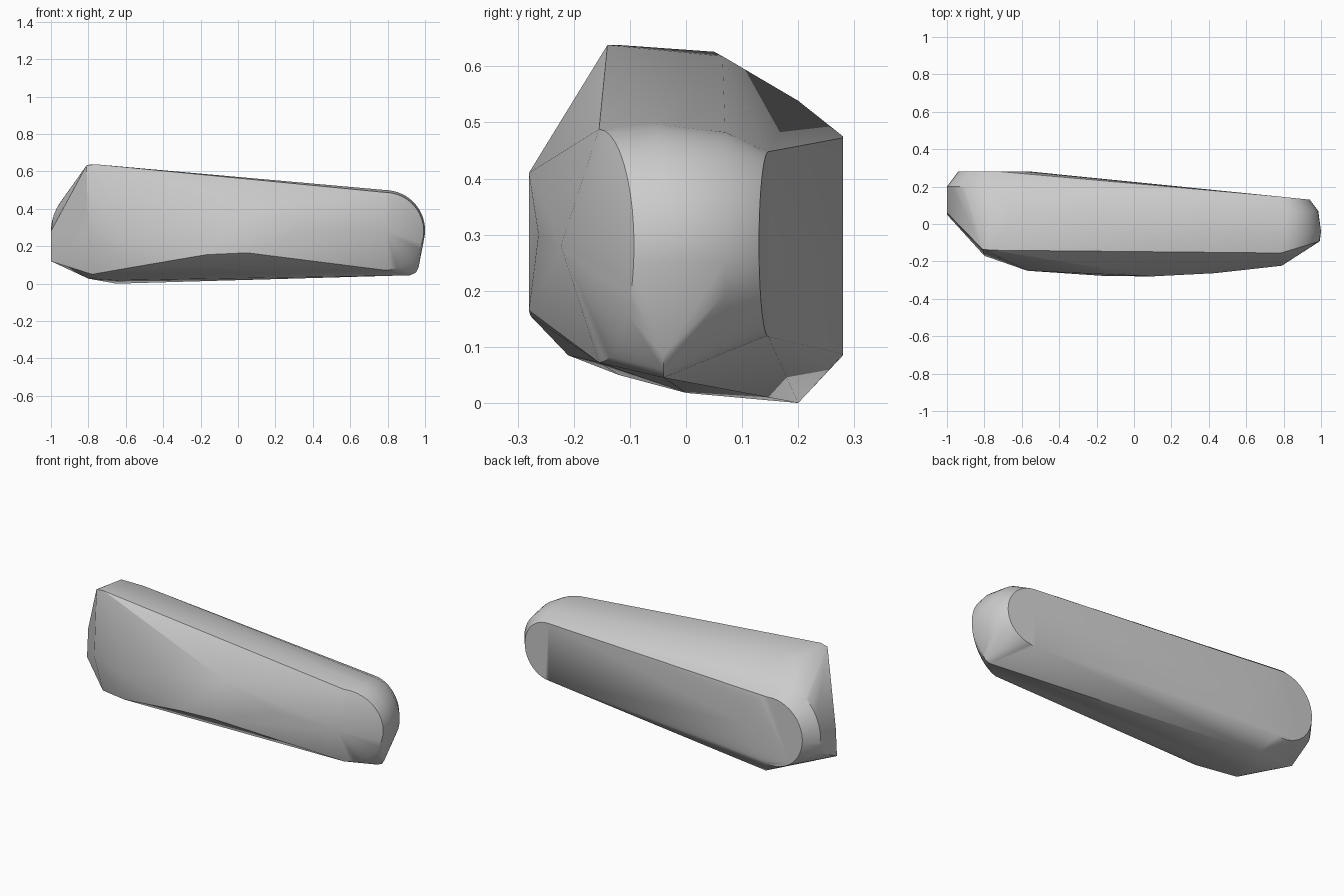
import bpy
import bmesh
from math import cos, sin, pi
from mathutils import Vector

default = bpy.data.objects.get("Cube")
if default:
    bpy.data.objects.remove(default, do_unlink=True)

stone = bpy.data.materials.new("plain grey")
stone.use_nodes = True
grey = (0.6, 0.6, 0.6, 1.0)
stone.diffuse_color = grey
stone.node_tree.nodes["Principled BSDF"].inputs["Base Color"].default_value = grey


def arc(center, radius, start, end, lean=0.0, steps=20):
    """Arc facing the y axis; lean shifts y along x."""
    points = []
    for i in range(steps + 1):
        angle = start + (end - start) * i / steps
        dx, dz = radius * cos(angle), radius * sin(angle)
        points.append(Vector((center[0] + dx, center[1] + lean * dx, center[2] + dz)))
    return points


half = pi / 2
points = []

# Flat back: large disc at one end, slanted slot end at the other
points += arc((-0.745, 0.28, 0.28), 0.195, 0, 2 * pi, steps=40)
points += arc((0.775, 0.147, 0.283), 0.165, -half, half, lean=-0.103)

# Narrow end: stacked rounded rims
points += arc((0.785, 0.07, 0.285), 0.2, -half, half)
points += arc((0.785, -0.06, 0.285), 0.215, -0.25, half, lean=0.09)
points += arc((0.785, -0.155, 0.28), 0.208, -half, half, lean=0.3)

# Broad end: wide rim behind the thick butt
points += arc((-0.725, 0.2, 0.277), 0.275, half * 1.2, half * 2.2)

# Top ridge
points += [Vector(p) for p in (
    (-0.81, -0.135, 0.632), (-0.79, -0.12, 0.638), (-0.76, -0.14, 0.638),
    (-0.78, 0.05, 0.626), (-0.65, 0.065, 0.618),
)]

# Front bulge
points += [Vector(p) for p in (
    (-0.8, -0.17, 0.26), (-0.57, -0.25, 0.255), (0.1, -0.28, 0.41),
    (0.43, -0.263, 0.3), (0.79, -0.223, 0.28),
    (-0.17, -0.277, 0.155), (0.05, -0.28, 0.165),
)]

# Underside and lower corners
points += [Vector(p) for p in (
    (-1.0, 0.05, 0.12), (-1.0, 0.06, 0.28), (-0.65, 0.2, 0.0),
    (-0.8, 0.0, 0.027), (-0.65, 0.0, 0.018), (-0.78, -0.12, 0.05),
    (-0.58, -0.21, 0.085), (0.92, -0.04, 0.045), (0.95, -0.04, 0.058),
    (0.965, -0.04, 0.085),
)]

# Skin all guide points with one convex shell
bm = bmesh.new()
for p in points:
    bm.verts.new(p)
bmesh.ops.remove_doubles(bm, verts=bm.verts, dist=0.002)
result = bmesh.ops.convex_hull(bm, input=bm.verts)
loose = [v for v in bm.verts if not v.link_faces]
bmesh.ops.delete(bm, geom=loose, context="VERTS")
bmesh.ops.recalc_face_normals(bm, faces=bm.faces)

mesh = bpy.data.meshes.new("tapered_body")
bm.to_mesh(mesh)
bm.free()
mesh.materials.append(stone)
body = bpy.data.objects.new("tapered_body", mesh)
bpy.context.collection.objects.link(body)

# Soft shading with crisp creases
bpy.ops.object.select_all(action="DESELECT")
body.select_set(True)
bpy.context.view_layer.objects.active = body
bpy.ops.object.shade_smooth_by_angle(angle=0.5)
